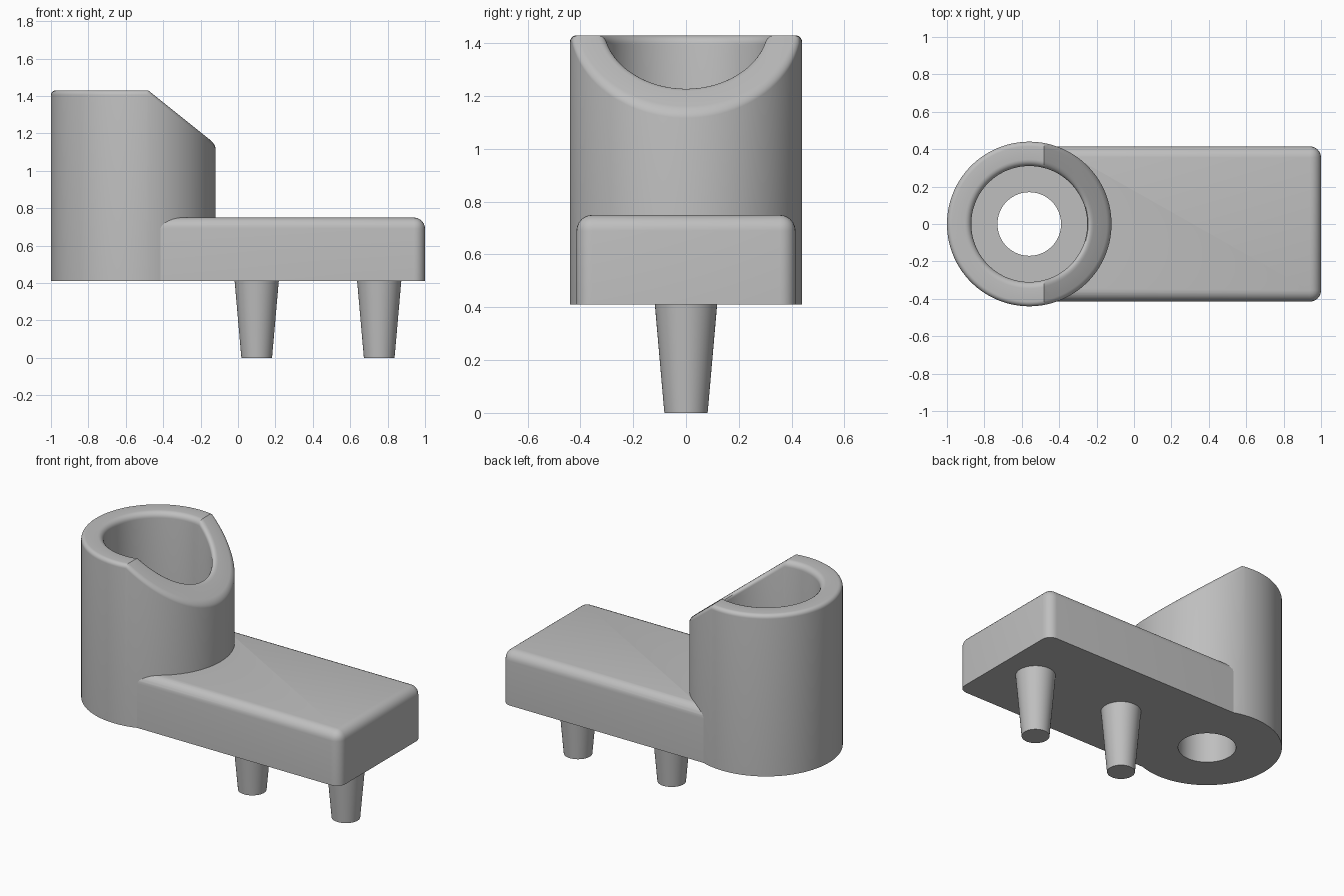
import bpy, bmesh, math
from mathutils import Vector

cube = bpy.data.objects.get("Cube")
if cube:
    bpy.data.objects.remove(cube, do_unlink=True)

grey = bpy.data.materials.new("plain grey")
grey.use_nodes = True
COLOUR = (0.52, 0.52, 0.52, 1)
grey.diffuse_color = COLOUR
grey.node_tree.nodes["Principled BSDF"].inputs["Base Color"].default_value = COLOUR

CX, R, BORE, HOLE = -0.56, 0.44, 0.31, 0.17
BASE, FLOOR, PLATE_TOP, TOP = 0.41, 0.70, 0.75, 1.43
SLANT_X, SLOPE = -0.48, 0.8


def finish(bm, name):
    bmesh.ops.recalc_face_normals(bm, faces=bm.faces)
    mesh = bpy.data.meshes.new(name)
    bm.to_mesh(mesh)
    bm.free()
    mesh.materials.append(grey)
    obj = bpy.data.objects.new(name, mesh)
    bpy.context.collection.objects.link(obj)
    return obj


def smooth(obj):
    bpy.ops.object.select_all(action="DESELECT")
    obj.select_set(True)
    bpy.context.view_layer.objects.active = obj
    bpy.ops.object.shade_smooth_by_angle(angle=math.radians(30))


def lathe(bm, profile, segments):
    """Closed (radius, z) profile spun round the tower axis."""
    rings = []
    for i in range(segments):
        a = math.tau * (i + 0.5) / segments
        rings.append([bm.verts.new((CX + r * math.cos(a), r * math.sin(a), z))
                      for r, z in profile])
    for i, ring in enumerate(rings):
        nxt = rings[(i + 1) % segments]
        for j in range(len(profile)):
            k = (j + 1) % len(profile)
            bm.faces.new((ring[j], nxt[j], nxt[k], ring[k]))


def arc(cr, cz, radius, start, end, steps=6):
    angles = [math.radians(start + (end - start) * i / steps) for i in range(steps + 1)]
    return [(cr + radius * math.cos(a), cz + radius * math.sin(a)) for a in angles]


# Tower: counterbored tube with rounded rim, its plate side sheared to a slant
outer_f, inner_f = 0.025, 0.035
profile = [(HOLE, BASE), (R, BASE)]
profile += arc(R - outer_f, TOP - outer_f, outer_f, 0, 90)
profile += arc(BORE + inner_f, TOP - inner_f, inner_f, 90, 180)
profile += [(BORE, FLOOR), (HOLE, FLOOR)]
bm = bmesh.new()
lathe(bm, profile, 96)
bmesh.ops.bisect_plane(bm, geom=bm.verts[:] + bm.edges[:] + bm.faces[:],
                       plane_co=(SLANT_X, 0, 0), plane_no=(1, 0, 0))
for v in bm.verts:
    if v.co.z > TOP - 0.1:
        v.co.z -= SLOPE * max(0, v.co.x - SLANT_X)
smooth(finish(bm, "tower"))

# Plate: box with rounded top and end corners, hollowed to fit the tower
x0, x1, half = CX, 1.0, 0.415
bm = bmesh.new()
bmesh.ops.create_cube(bm, size=1)
for v in bm.verts:
    v.co = Vector((x0 if v.co.x < 0 else x1, math.copysign(half, v.co.y),
                   BASE if v.co.z < 0 else PLATE_TOP))
rounded = [e for e in bm.edges
           if all(v.co.z > BASE + 0.1 for v in e.verts)
           or all(v.co.x > x1 - 0.1 for v in e.verts)]
rounded = [e for e in rounded
           if not all(v.co.z < BASE + 0.1 for v in e.verts)
           and not all(v.co.x < x0 + 0.1 for v in e.verts)]
bmesh.ops.bevel(bm, geom=rounded, offset=0.06, segments=6, profile=0.5, affect="EDGES")
plate = finish(bm, "plate")

bm = bmesh.new()
bmesh.ops.create_cone(bm, cap_ends=True, segments=96, radius1=R - 0.006,
                      radius2=R - 0.006, depth=2)
bmesh.ops.translate(bm, verts=bm.verts, vec=(CX, 0, 0.6))
cutter = finish(bm, "tower_cutter")
cutter.hide_render = True
cutter.hide_viewport = True
cut = plate.modifiers.new("fit to tower", "BOOLEAN")
cut.operation = "DIFFERENCE"
cut.solver = "EXACT"
cut.object = cutter
bpy.context.view_layer.objects.active = plate
plate.select_set(True)
bpy.ops.object.modifier_apply(modifier=cut.name)
bpy.data.objects.remove(cutter, do_unlink=True)
smooth(plate)

# Tapered pegs under the plate
for name, x in (("inner_peg", 0.10), ("outer_peg", 0.755)):
    bm = bmesh.new()
    bmesh.ops.create_cone(bm, cap_ends=True, segments=48, radius1=0.082,
                          radius2=0.118, depth=BASE)
    bmesh.ops.translate(bm, verts=bm.verts, vec=(x, 0, BASE / 2))
    smooth(finish(bm, name))
